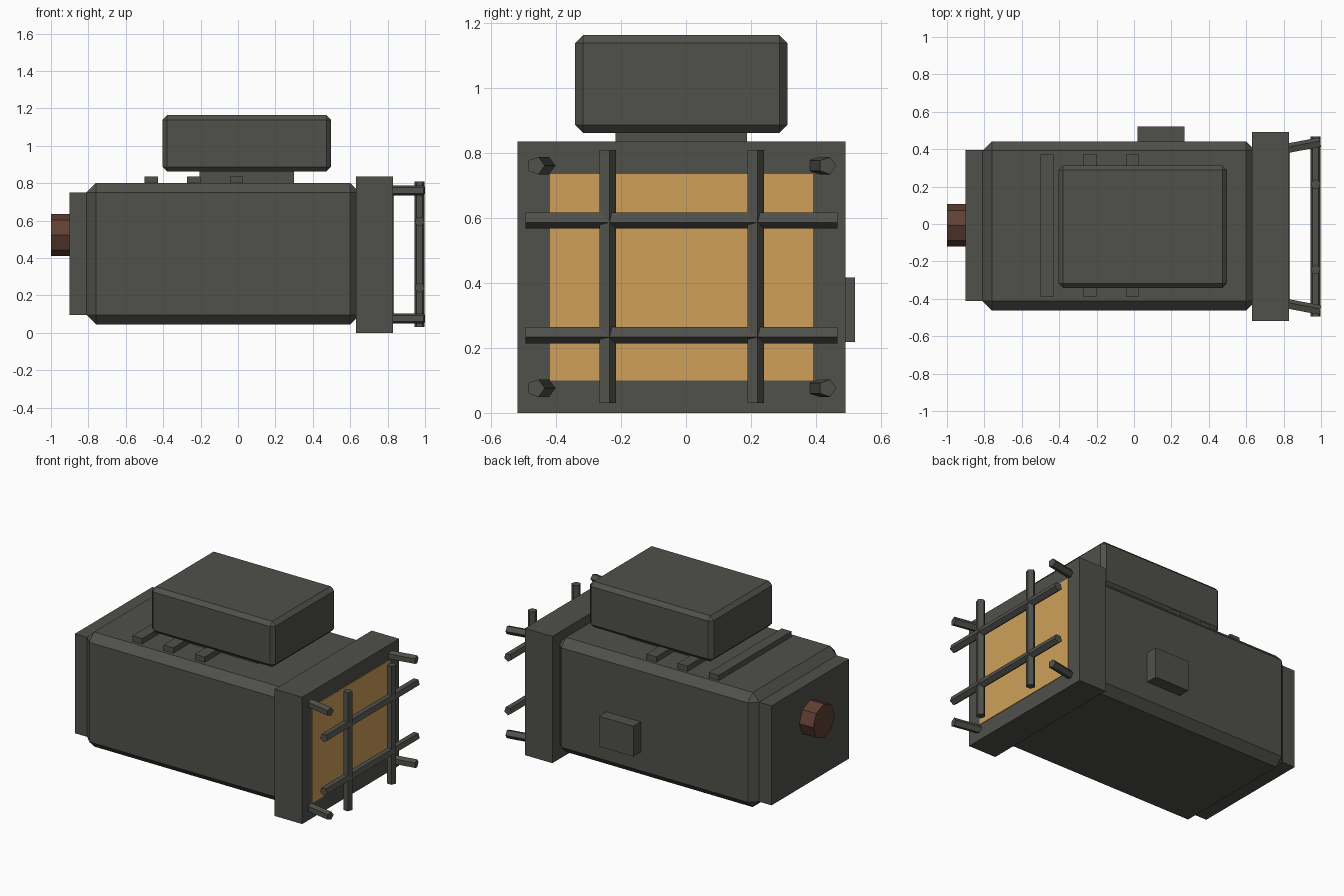
import bpy
from math import radians
from mathutils import Vector

if "Cube" in bpy.data.objects:
    bpy.data.objects.remove(bpy.data.objects["Cube"])


def material(name, rgb):
    m = bpy.data.materials.new(name)
    m.diffuse_color = (*rgb, 1)
    m.use_nodes = True
    m.node_tree.nodes["Principled BSDF"].inputs["Base Color"].default_value = m.diffuse_color
    return m


GREY = material("dark grey metal", (0.080, 0.082, 0.070))
AMBER = material("amber lens", (0.62, 0.35, 0.10))
BROWN = material("brown rubber", (0.115, 0.050, 0.034))


def box(name, x, y, z, mat=GREY, bevel=0):
    """Box from (min, max) ranges, with optional flat chamfer."""
    bpy.ops.mesh.primitive_cube_add(size=1, location=[sum(r) / 2 for r in (x, y, z)])
    o = bpy.context.object
    o.name = name
    o.scale = [r[1] - r[0] for r in (x, y, z)]
    bpy.ops.object.transform_apply(location=False, rotation=False, scale=True)
    if bevel:
        b = o.modifiers.new("chamfer", "BEVEL")
        b.width, b.segments = bevel, 1
    o.data.materials.append(mat)
    return o


def rod(name, loc, length, rot=(0, 0, 0), r=0.028, sides=5, mat=GREY):
    bpy.ops.mesh.primitive_cylinder_add(vertices=sides, radius=r, depth=length,
                                        location=loc, rotation=[radians(a) for a in rot])
    o = bpy.context.object
    o.name = name
    o.data.materials.append(mat)
    return o


# Housing
box("main_body", (-0.81, 0.65), (-0.462, 0.442), (0.045, 0.80), bevel=0.05)
box("rear_plate", (-0.90, -0.78), (-0.412, 0.395), (0.095, 0.75))
rod("rear_knob", (-0.945, -0.007, 0.523), 0.11, (0, 90, 0), 0.113, 8, BROWN)
box("side_box", (0.02, 0.27), (0.40, 0.52), (0.218, 0.417))

# Top ribs
for i in range(3):
    x = -0.463 + 0.2275 * i
    box(f"top_rib_{i + 1}", (x - 0.036, x + 0.036), (-0.387, 0.372), (0.78, 0.835))

# Upper unit
box("neck", (-0.205, 0.30), (-0.217, 0.188), (0.78, 0.88))
box("upper_box", (-0.404, 0.497), (-0.342, 0.313), (0.862, 1.163), bevel=0.025)

# Lens frame and lens plate
box("lens_frame", (0.63, 0.83), (-0.518, 0.491), (0, 0.835))
box("lens", (0.826, 0.834), (-0.418, 0.391), (0.10, 0.735), AMBER)

# Guard grille
for i, y in enumerate((-0.244, 0.212)):
    rod(f"guard_upright_{i + 1}", (0.971, y, 0.42), 0.78, (0, 0, 0))
for i, z in enumerate((0.242, 0.595)):
    rod(f"guard_crossbar_{i + 1}", (0.971, -0.0135, z), 0.96, (-90, 0, 0))

# Splayed corner posts
for side in (-1, 1):
    for level, z in (("lower", 0.076), ("upper", 0.761)):
        a = Vector((0.79, -0.0135 + side * 0.410, z))
        b = Vector((0.996, -0.0135 + side * 0.449, z))
        p = rod(f"{level}_post_{'left' if side < 0 else 'right'}", (a + b) / 2,
                (b - a).length, (0, 90, side * 10.7))
